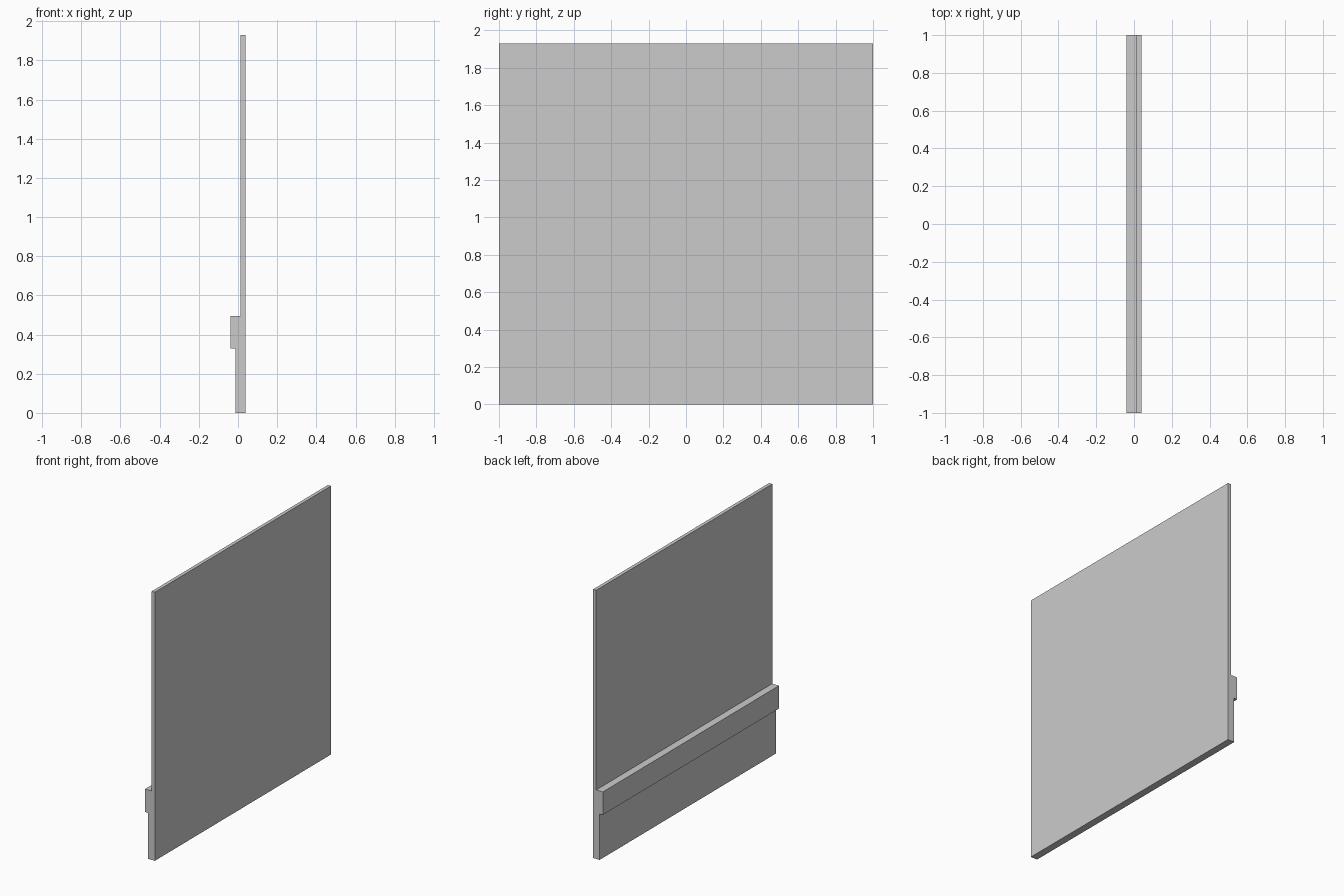
import bpy, bmesh

if "Cube" in bpy.data.objects:
    bpy.data.objects.remove(bpy.data.objects["Cube"])

# Stepped wall-panel cross-section (x, z): base, protruding rail, thin upper panel
profile = [
    (0.039, 0.0), (0.039, 1.93), (0.014, 1.93),   # flat face and top edge
    (0.014, 0.495), (-0.039, 0.495),              # rail top
    (-0.039, 0.33), (-0.014, 0.33),               # rail underside
    (-0.014, 0.0),                                # base
]

# Extrude the section along the full width
bm = bmesh.new()
face = bm.faces.new([bm.verts.new((x, -1, z)) for x, z in profile])
ext = bmesh.ops.extrude_face_region(bm, geom=[face])
bmesh.ops.translate(
    bm, vec=(0, 2, 0),
    verts=[g for g in ext["geom"] if isinstance(g, bmesh.types.BMVert)])
bmesh.ops.recalc_face_normals(bm, faces=bm.faces)

mesh = bpy.data.meshes.new("wall_panel_with_rail")
bm.to_mesh(mesh)
bm.free()
panel = bpy.data.objects.new("wall_panel_with_rail", mesh)
bpy.context.collection.objects.link(panel)
